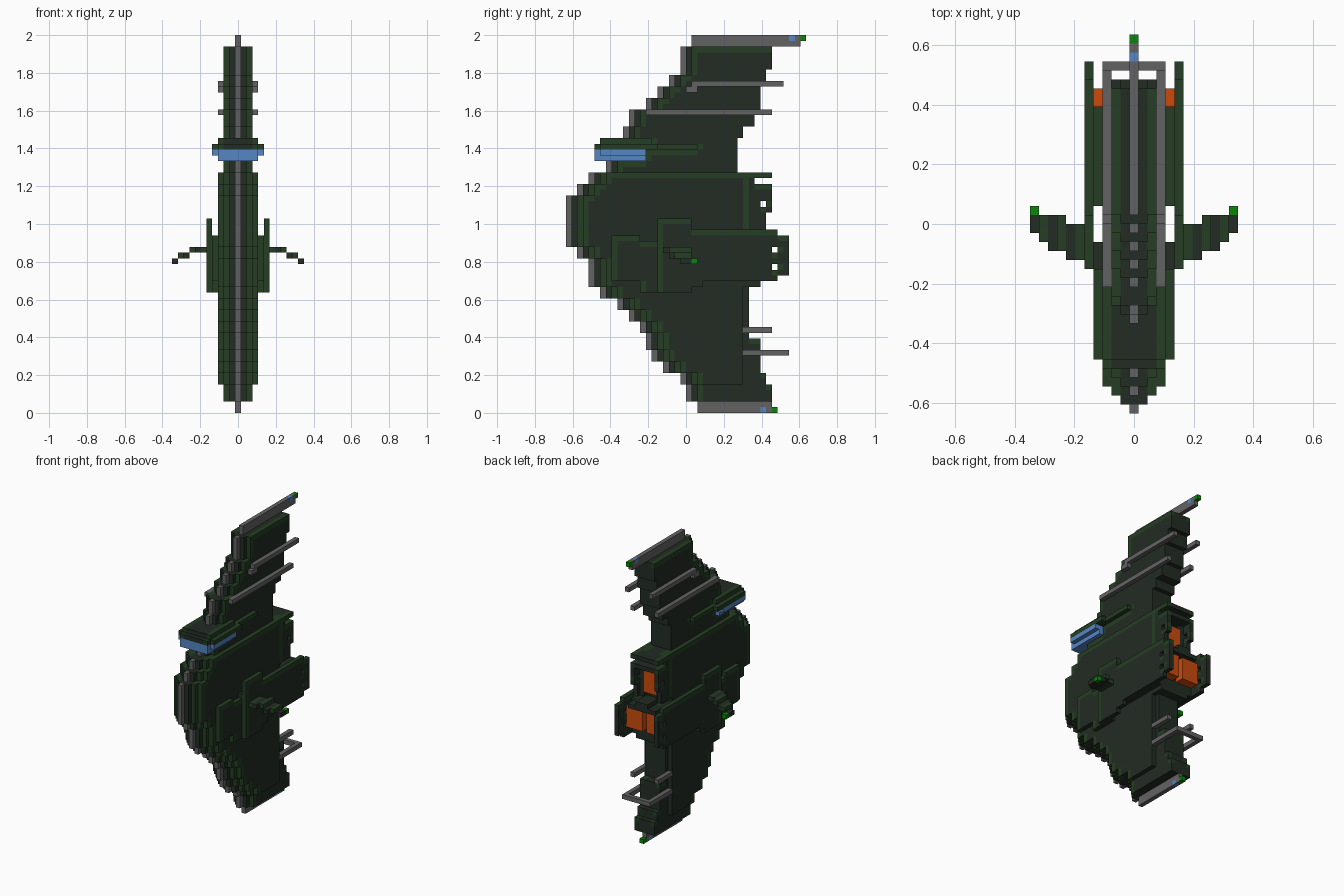
import bpy
import bmesh
from mathutils import Vector

cube = bpy.data.objects.get("Cube")
if cube:
    bpy.data.objects.remove(cube, do_unlink=True)

V = 2 / 66  # edge length of one block


def material(name, rgb):
    m = bpy.data.materials.new(name)
    m.use_nodes = True
    m.diffuse_color = (*rgb, 1)
    bsdf = m.node_tree.nodes["Principled BSDF"]
    bsdf.inputs["Base Color"].default_value = (*rgb, 1)
    bsdf.inputs["Roughness"].default_value = 0.9
    return m


DARK = material("dark green", (0.016, 0.025, 0.017))
TRIM = material("trim green", (0.018, 0.047, 0.017))
GREY = material("grey", (0.127, 0.123, 0.123))
BLUE = material("blue glass", (0.089, 0.238, 0.56))
ORANGE = material("engine orange", (0.60, 0.07, 0.004))
LIGHT = material("light green", (0.003, 0.235, 0.003))

taken = set()
SIDES = [(1, 0, 0), (-1, 0, 0), (0, 1, 0), (0, -1, 0), (0, 0, 1), (0, 0, -1)]


def box(i0, i1, j0, j1, k0, k1):
    """Blocks between the limits, mirrored over x; i1, j1 and k1 are exclusive."""
    return {(s * i, j, k) for s in (1, -1) for i in range(i0, i1)
            for j in range(j0, j1) for k in range(k0, k1)}


def part(name, cells, mat, trim_layers=()):
    """Mesh of the outer faces of a set of blocks; front and top rims get trim."""
    cells = cells - taken
    taken.update(cells)
    bm = bmesh.new()
    verts = {}

    def vert(p):
        if p not in verts:
            verts[p] = bm.verts.new(((p[0] - 0.5) * V, p[1] * V, p[2] * V))
        return verts[p]

    for c in sorted(cells):
        i, j, k = c
        rim = abs(i) in trim_layers and ((i, j - 1, k) not in cells
                                         or (i, j, k + 1) not in cells)
        for d in SIDES:
            if (i + d[0], j + d[1], k + d[2]) in cells:
                continue
            a = next(n for n in range(3) if d[n])
            u, w = (a + 1) % 3, (a + 2) % 3
            corners = []
            for du, dw in ((0, 0), (1, 0), (1, 1), (0, 1)):
                p = [i, j, k]
                p[a] += d[a] > 0
                p[u] += du
                p[w] += dw
                corners.append(vert(tuple(p)))
            if d[a] < 0:
                corners.reverse()
            f = bm.faces.new(corners)
            f.material_index = 1 if rim else 0
    me = bpy.data.meshes.new(name)
    bm.to_mesh(me)
    bm.free()
    me.materials.append(mat)
    if trim_layers:
        me.materials.append(TRIM)
    ob = bpy.data.objects.new(name, me)
    bpy.context.collection.objects.link(ob)


# Lights at the ends of the keel and on the wing tips
part("upper_tail_light", box(0, 1, 20, 21, 65, 66), LIGHT)
part("lower_tail_light", box(0, 1, 15, 16, 0, 1), LIGHT)
part("wing_tip_lights", box(11, 12, 1, 2, 26, 27), LIGHT)
part("upper_blue_light", box(0, 1, 18, 19, 65, 66), BLUE)
part("lower_blue_light", box(0, 1, 13, 14, 0, 1), BLUE)

# Profile bands: bottom, top, leading edge
FRONT = [(59, 64, -1), (57, 59, -3), (55, 57, -5), (53, 55, -7), (50, 53, -10),
         (48, 50, -11), (44, 48, -14), (42, 44, -14), (40, 42, -17), (38, 40, -19),
         (29, 38, -21), (27, 29, -19), (22, 27, -17), (20, 22, -15), (18, 20, -12),
         (16, 18, -10), (14, 16, -8), (11, 14, -7), (9, 11, -6), (7, 9, -4),
         (5, 7, -1), (2, 5, 0)]
# Profile bands: bottom, trailing edge (from the top down)
BACK = [(60, 15), (57, 14), (53, 13), (50, 12), (48, 10), (45, 9), (42, 9),
        (31, 12), (23, 13), (13, 11), (7, 13), (5, 14), (2, 15)]


def back(k):
    return next(b for k0, b in BACK if k >= k0)


# Canopy: blue glass below, green roof above, rounded nose
def nose(k, wide, j0, j1):
    return set().union(*(box(0, min(wide, 3 + j - j0) + 1, j, j + 1, k, k + 1)
                         for j in range(j0, j1)))


part("canopy_glass", nose(44, 3, -16, -7) | nose(45, 4, -16, -7), BLUE)
part("canopy_roof", nose(46, 4, -16, -5) | nose(47, 3, -15, -6)
     | box(0, 4, -6, 2, 46, 47), DARK, (3, 4))

# Keel along the leading edge with a rail at each end
keel = box(0, 1, 1, 20, 64, 66) | box(0, 1, 2, 15, 0, 2)
for k0, k1, f in FRONT:
    keel |= box(0, 1, f, f + 1, k0, k1)
part("keel", keel, GREY)

# Hull in stepped layers, each narrower than the one inside it
hull = set()
for k0, k1, f in FRONT:
    for k in range(k0, k1):
        b = back(k)
        hull |= box(0, 2, f + 1, b, k, k + 1)
        hull |= box(2, 3, f + 2, b, k, k + 1)
        if 5 <= k < 42:
            hull |= box(3, 4, f + 3, min(b, 10), k, k + 1)
part("hull", hull, DARK, (2, 3))

# Raised cheek panels on the sides of the nose
part("cheek_panels", box(4, 5, -13, -8, 23, 31) | box(4, 5, -8, -2, 21, 30),
     DARK, (4,))

# Upper rear housing: side walls with a hole, roof slab and exhaust
walls = box(3, 4, 4, 15, 32, 40) - box(3, 4, 13, 14, 36, 37) \
    - box(3, 4, 14, 15, 32, 35)
part("upper_housing", walls | box(0, 4, 4, 15, 41, 42) | box(0, 4, 4, 12, 39, 41)
     | box(2, 3, 12, 13, 32, 40) | box(0, 3, 12, 15, 39, 40), DARK, (3,))
part("upper_exhaust", box(0, 2, 12, 13, 33, 38), ORANGE)

# Main engine: body, roof and orange exhausts
part("main_exhausts", box(1, 5, 13, 15, 25, 30), ORANGE)
part("engine_body", box(4, 5, 2, 13, 23, 31) | box(0, 4, 10, 13, 22, 31)
     | box(0, 4, 10, 16, 30, 31) | box(0, 2, 10, 16, 31, 32), DARK, (4,))

# Side plates, with two small holes near the rear edge
plate = box(5, 6, -5, 1, 21, 34) | box(5, 6, 1, 3, 22, 32) \
    | box(5, 6, 3, 16, 23, 31) | box(5, 6, 16, 18, 24, 31)
plate |= box(5, 6, 3, 16, 31, 32)
plate -= box(5, 6, 15, 16, 25, 26) | box(5, 6, 15, 16, 28, 29)
part("side_plates", plate, DARK, (5,))
part("plate_mounts", box(4, 5, -5, -2, 21, 31), DARK)

# Small drooping wings
part("wings", box(6, 8, -4, 0, 28, 29) | box(8, 9, -3, 1, 28, 29)
     | box(9, 10, -3, 1, 27, 28) | box(10, 11, -2, 1, 27, 28)
     | box(11, 12, -1, 1, 26, 27), DARK, (6, 8, 10))

# Rods beside the upper fin
part("upper_rods", box(3, 4, 1, 17, 57, 58) | box(3, 4, 0, 2, 56, 57), GREY)
part("middle_rods", box(3, 4, -7, 15, 52, 53), GREY)

# Lower rod loop, joined behind the hull
part("lower_rods", box(3, 4, 8, 15, 14, 15) | box(3, 4, 8, 9, 11, 15)
     | box(3, 4, 9, 18, 10, 11) | box(0, 4, 17, 18, 10, 11), GREY)
